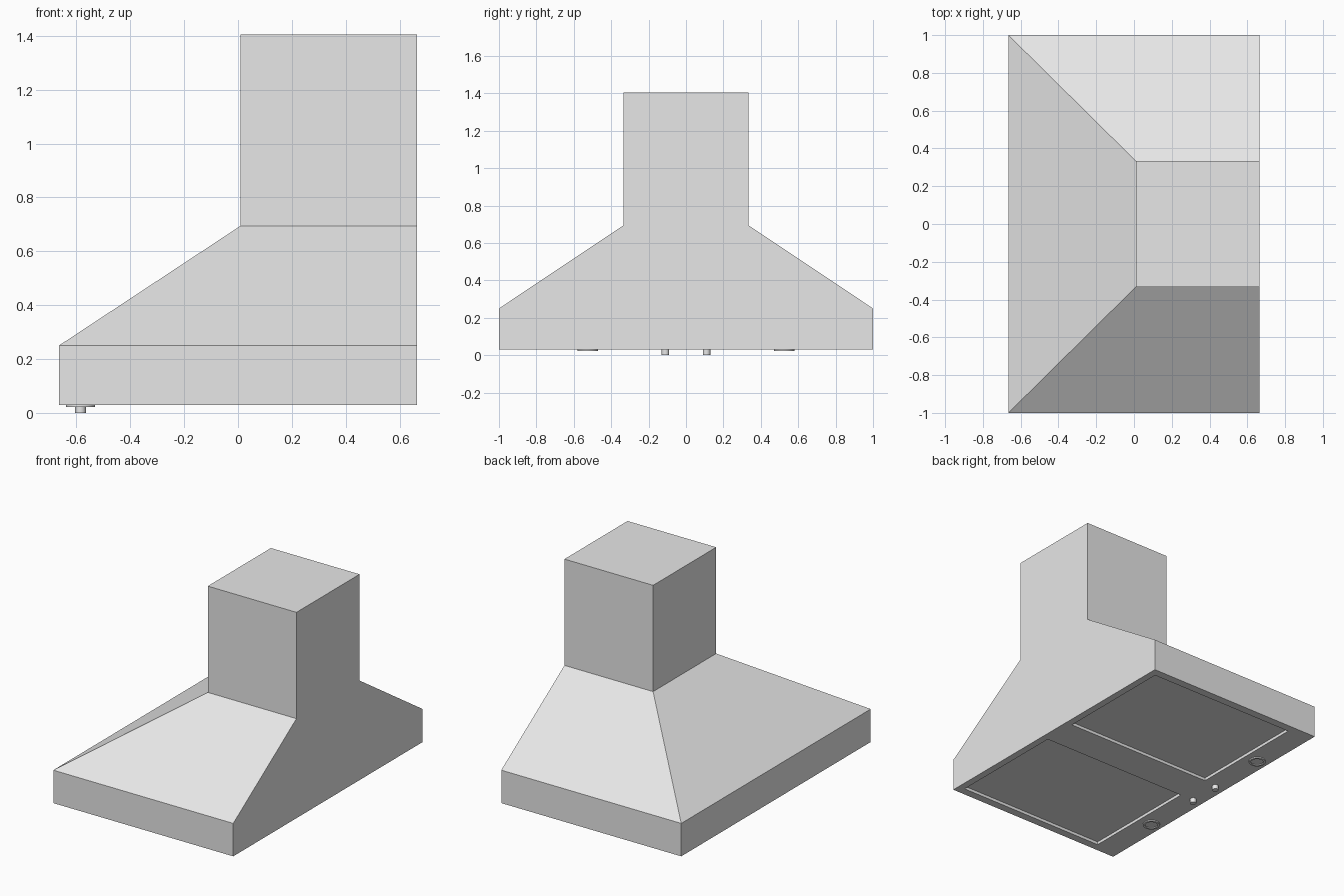
import bpy
import bmesh
from mathutils import Matrix, Vector

if "Cube" in bpy.data.objects:
    bpy.data.objects.remove(bpy.data.objects["Cube"], do_unlink=True)

GREY = (0.8, 0.8, 0.8, 1.0)
metal = bpy.data.materials.new("plain grey")
metal.use_nodes = True
metal.diffuse_color = GREY
metal.node_tree.nodes["Principled BSDF"].inputs["Base Color"].default_value = GREY

WALL = 0.665        # wall side of the hood
BASE = 0.03         # underside height


def finish(bm, name):
    mesh = bpy.data.meshes.new(name)
    bm.to_mesh(mesh)
    bm.free()
    mesh.materials.append(metal)
    obj = bpy.data.objects.new(name, mesh)
    bpy.context.collection.objects.link(obj)
    return obj


def smooth(obj):
    bpy.ops.object.select_all(action="DESELECT")
    obj.select_set(True)
    bpy.context.view_layer.objects.active = obj
    bpy.ops.object.shade_smooth_by_angle()


def cylinder(name, x, y, radius, low, high, rim=0.0, recess=0.0):
    bm = bmesh.new()
    bmesh.ops.create_cone(bm, cap_ends=True, segments=32, radius1=radius, radius2=radius,
                          depth=high - low,
                          matrix=Matrix.Translation((x, y, (low + high) / 2)))
    if rim:
        # Sunken lens inside a raised rim
        lens = [f for f in bm.faces if f.normal.z < -0.9]
        bmesh.ops.inset_region(bm, faces=lens, thickness=rim)
        bmesh.ops.inset_individual(bm, faces=lens, thickness=0, depth=-recess)
    smooth(finish(bm, name))


# Canopy and chimney as one shell of stacked rectangles flush with the wall
bm = bmesh.new()
rings = []
for front, half, z in [(-WALL, 1, BASE), (-WALL, 1, 0.25), (0.01, 0.333, 0.695), (0.01, 0.333, 1.405)]:
    corners = [(front, -half), (WALL, -half), (WALL, half), (front, half)]
    rings.append([bm.verts.new((x, y, z)) for x, y in corners])
for lower, upper in zip(rings, rings[1:]):
    for i in range(4):
        j = (i + 1) % 4
        bm.faces.new((lower[i], lower[j], upper[j], upper[i]))
bottom = bm.faces.new(rings[0][::-1])
bm.faces.new(rings[-1])
bmesh.ops.recalc_face_normals(bm, faces=bm.faces[:])

# Divide the underside along the filter borders, then sink the two filters
X_LOW, X_HIGH, Y_IN, Y_OUT = -0.49, 0.617, 0.12, 0.945
cuts = [(Vector((x, 0, 0)), Vector((1, 0, 0))) for x in (X_LOW, X_HIGH)]
cuts += [(Vector((0, y, 0)), Vector((0, 1, 0))) for y in (-Y_OUT, -Y_IN, Y_IN, Y_OUT)]
for point, normal in cuts:
    under = [f for f in bm.faces if f.normal.z < -0.9]
    geom = under + list({e for f in under for e in f.edges}) + list({v for f in under for v in f.verts})
    bmesh.ops.bisect_plane(bm, geom=geom, plane_co=point, plane_no=normal)
    bm.normal_update()
filters = []
for f in bm.faces:
    c = f.calc_center_median()
    if f.normal.z < -0.9 and X_LOW < c.x < X_HIGH and Y_IN < abs(c.y) < Y_OUT:
        filters.append(f)
bmesh.ops.inset_individual(bm, faces=filters, thickness=0, depth=-0.02)
finish(bm, "hood_shell")

# Lamps and push buttons along the front of the underside
for side, label in ((1, "back"), (-1, "front")):
    cylinder(label + "_lamp", -0.585, side * 0.525, 0.054, 0.022, BASE, rim=0.014, recess=0.006)
    cylinder(label + "_button", -0.585, side * 0.11, 0.02, 0, BASE)
